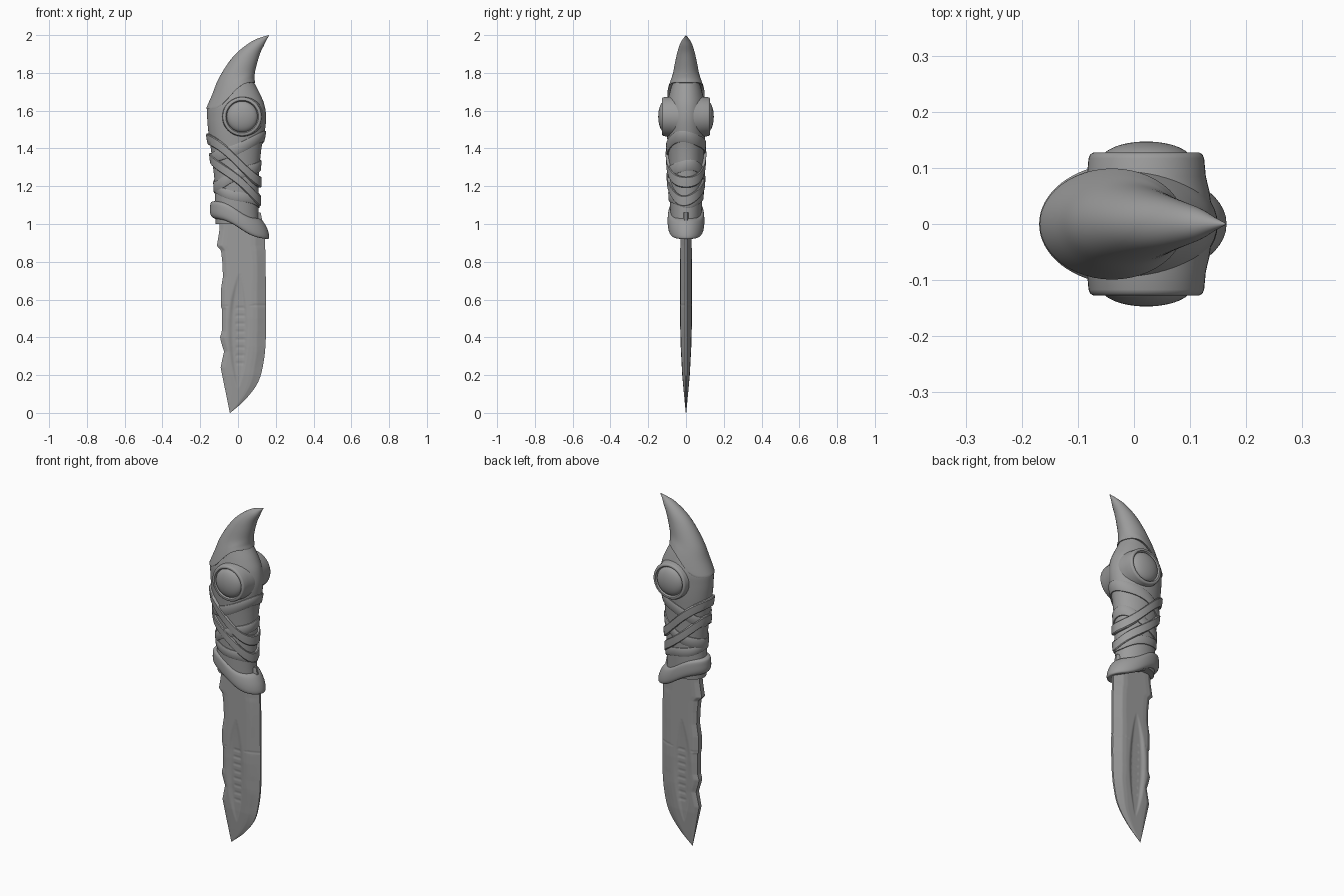
import bpy, bmesh, math
from mathutils import Vector

if "Cube" in bpy.data.objects:
    bpy.data.objects.remove(bpy.data.objects["Cube"])

TAU = 2 * math.pi
grey = bpy.data.materials.new("dark_grey")
grey.diffuse_color = (.33, .33, .33, 1)
grey.use_nodes = True
grey.node_tree.nodes["Principled BSDF"].inputs["Base Color"].default_value = grey.diffuse_color


def loft(name, rings, loop=False, angle=40):
    """Skin closed rings into one solid; loop joins last ring to the first."""
    bm = bmesh.new()
    vs = [[bm.verts.new(p) for p in r] for r in rings]
    n = len(vs[0])
    for i in range(len(vs) if loop else len(vs) - 1):
        a, b = vs[i], vs[(i + 1) % len(vs)]
        for j in range(n):
            k = (j + 1) % n
            bm.faces.new((a[j], a[k], b[k], b[j]))
    if not loop:
        bm.faces.new(vs[0])
        bm.faces.new(vs[-1])
    bmesh.ops.recalc_face_normals(bm, faces=bm.faces)
    me = bpy.data.meshes.new(name)
    bm.to_mesh(me)
    bm.free()
    me.materials.append(grey)
    ob = bpy.data.objects.new(name, me)
    bpy.context.collection.objects.link(ob)
    bpy.ops.object.select_all(action='DESELECT')
    ob.select_set(True)
    bpy.context.view_layer.objects.active = ob
    bpy.ops.object.shade_smooth_by_angle(angle=math.radians(angle))
    return ob


def spline(rows, steps):
    """Catmull-Rom through rows of numbers."""
    out = []
    for i in range(len(rows) - 1):
        quad = [rows[max(i - 1, 0)], rows[i], rows[i + 1], rows[min(i + 2, len(rows) - 1)]]
        for s in range(steps):
            t = s / steps
            out.append([0.5 * (2 * b + (c - a) * t + (2 * a - 5 * b + 4 * c - d) * t * t
                               + (3 * b - a - 3 * c + d) * t ** 3) for a, b, c, d in zip(*quad)])
    return out + [list(rows[-1])]


def lerp(table, z):
    """Piecewise linear lookup, first column is the key."""
    z = min(max(z, table[0][0]), table[-1][0])
    for a, b in zip(table, table[1:]):
        if z <= b[0]:
            t = (z - a[0]) / (b[0] - a[0])
            return [p + (q - p) * t for p, q in zip(a, b)][1:]


def chord_ring(xl, zl, xr, zr, hy, sag=0, n=48):
    """Ellipse whose long axis is a chord in the front view."""
    pts = []
    for j in range(n):
        c, s = math.cos(TAU * j / n), math.sin(TAU * j / n)
        u = (c + 1) / 2
        pts.append((xl + (xr - xl) * u, hy * s, zl + (zr - zl) * u + sag * math.sin(TAU * u)))
    return pts


# Blade: chipped spine, curved cutting edge, fuller with notches
spine = [(0, -.043), (.24, -.092), (.26, -.088), (.325, -.074), (.37, -.088), (.4, -.095),
         (.43, -.086), (.55, -.084), (.56, -.091), (.65, -.091), (.72, -.08), (.79, -.082),
         (.86, -.09), (.885, -.112), (.92, -.106), (.97, -.098), (1.06, -.095)]
edge = spline([(0, -.041), (.07, .038), (.16, .105), (.26, .134), (.39, .147), (.6, .148),
               (.92, .142), (1.06, .12)], 6)
thick = [(0, .001), (.08, .009), (.2, .02), (.35, .028), (.5, .032), (.8, .031), (1.06, .029)]


def blade_y(u, x, z):
    y = lerp(thick, z)[0] * lerp([(0, .5), (.1, .95), (.2, 1), (.7, 1), (.8, .9), (1, .2)], u)[0]
    if .13 < z < .74:
        half = .058 * math.sin(math.pi * (z - .13) / .61) ** .8
        d = abs(x - .002 - .04 * max(z - .6, 0)) / max(half, .001)
        depth = min(1, max(0, (1 - d) / .5))
        y -= .009 * depth * depth * (3 - 2 * depth) * min(1, half / .05)
        if .24 < z < .58 and abs(x - .012) < .022:
            y -= .002 * max(0, math.sin(TAU * z / .042))
    if abs(z - .565 - .03 * x) < .005 and not -.05 < x < .06:
        y -= .0015
    return max(y, .0008)


rings, NU = [], 40
for i in range(201):
    z = 1.06 * i / 200
    xl, xr = lerp(spine, z)[0], lerp(edge, z)[0]
    front = []
    for j in range(NU + 1):
        u = j / NU
        x = xl + (xr - xl) * u
        front.append((x, -blade_y(u, x, z), z))
    rings.append(front + [(x, -y, zz) for x, y, zz in reversed(front)])
loft("blade", rings, angle=45)

# Handle and head: z, left, right, half depth
body = spline([(1.0, -.118, .11, .08), (1.08, -.122, .108, .084), (1.2, -.122, .11, .088),
               (1.3, -.132, .114, .09), (1.4, -.144, .124, .096), (1.48, -.156, .14, .101),
               (1.56, -.163, .149, .103), (1.63, -.16, .14, .102), (1.69, -.128, .116, .088),
               (1.75, -.1, .085, .07), (1.79, -.07, .07, .055)], 6)
loft("handle", [chord_ring(l, z, r, z, h) for z, l, r, h in body])

# Guard: thick slanted collar, capped below
guard = spline([(-.105, 1.02, .13, .93, .07), (-.135, 1.035, .158, .92, .088),
                (-.147, 1.055, .165, .935, .096), (-.148, 1.085, .155, .975, .097),
                (-.142, 1.115, .132, 1.015, .092), (-.115, 1.122, .108, 1.03, .078)], 4)
loft("guard", [chord_ring(a, b, c, d, h, .012) for a, b, c, d, h in guard], angle=50)


# Wrapped straps: centre height, slant, half width, lift
def strap(name, zc, slant, w, lift):
    rings = []
    for i in range(72):
        t = TAU * i / 72
        zm = zc + slant * math.cos(t) + .006 * math.sin(3 * t + zc * 20)
        ring = []
        for off, k in [(-.02, -1), (lift * .7, -1), (lift, -.85), (lift * 1.05, 0),
                       (lift, .85), (lift * .7, 1), (-.02, 1)]:
            z = zm + k * w
            l, r, h = lerp(body, z)
            ring.append(((l + r) / 2 + ((r - l) / 2 + off) * math.cos(t), (h + off) * math.sin(t), z))
        rings.append(ring)
    loft(name, rings, loop=True)


straps = [(1.4, .06, .029, .008), (1.255, .055, .028, .008), (1.335, -.12, .029, .014),
          (1.235, -.11, .028, .013), (1.15, -.035, .024, .007)]
for i, s in enumerate(straps):
    strap(f"strap_{i + 1}", *s)

# Horn-like beak cap
beak = spline([(-.155, 1.625, .075, 1.755, .086, -.02), (-.168, 1.612, .09, 1.748, .099, -.024),
               (-.135, 1.69, .087, 1.775, .088, -.01), (-.105, 1.765, .092, 1.815, .071, 0),
               (-.05, 1.855, .105, 1.865, .057, 0), (.005, 1.917, .119, 1.908, .045, 0),
               (.075, 1.968, .137, 1.945, .03, 0), (.125, 1.989, .15, 1.973, .014, 0),
               (.163, 2.0, .165, 1.998, .001, 0)], 5)
loft("beak", [chord_ring(*r) for r in beak], angle=50)

# Eyes: raised socket rims and domes on both sides
EYE = Vector((.022, 0, 1.568))


def turned(name, profile, side):
    loft(name, [[EYE + Vector((r * math.cos(TAU * j / 48), side * y, r * math.sin(TAU * j / 48)))
                 for j in range(48)] for r, y in profile])


rim = [(.118, .02), (.112, .06), (.106, .085), (.103, .117), (.1, .124), (.095, .127),
       (.087, .126), (.083, .121), (.081, .112)]
dome = [(.082 * math.cos(a), .112 + .035 * math.sin(a))
        for a in [math.pi / 2 * k / 12 for k in range(12)]] + [(.002, .147)]
for side, tag in ((-1, "front"), (1, "back")):
    turned("eye_socket_" + tag, rim, side)
    turned("eye_dome_" + tag, dome, side)
